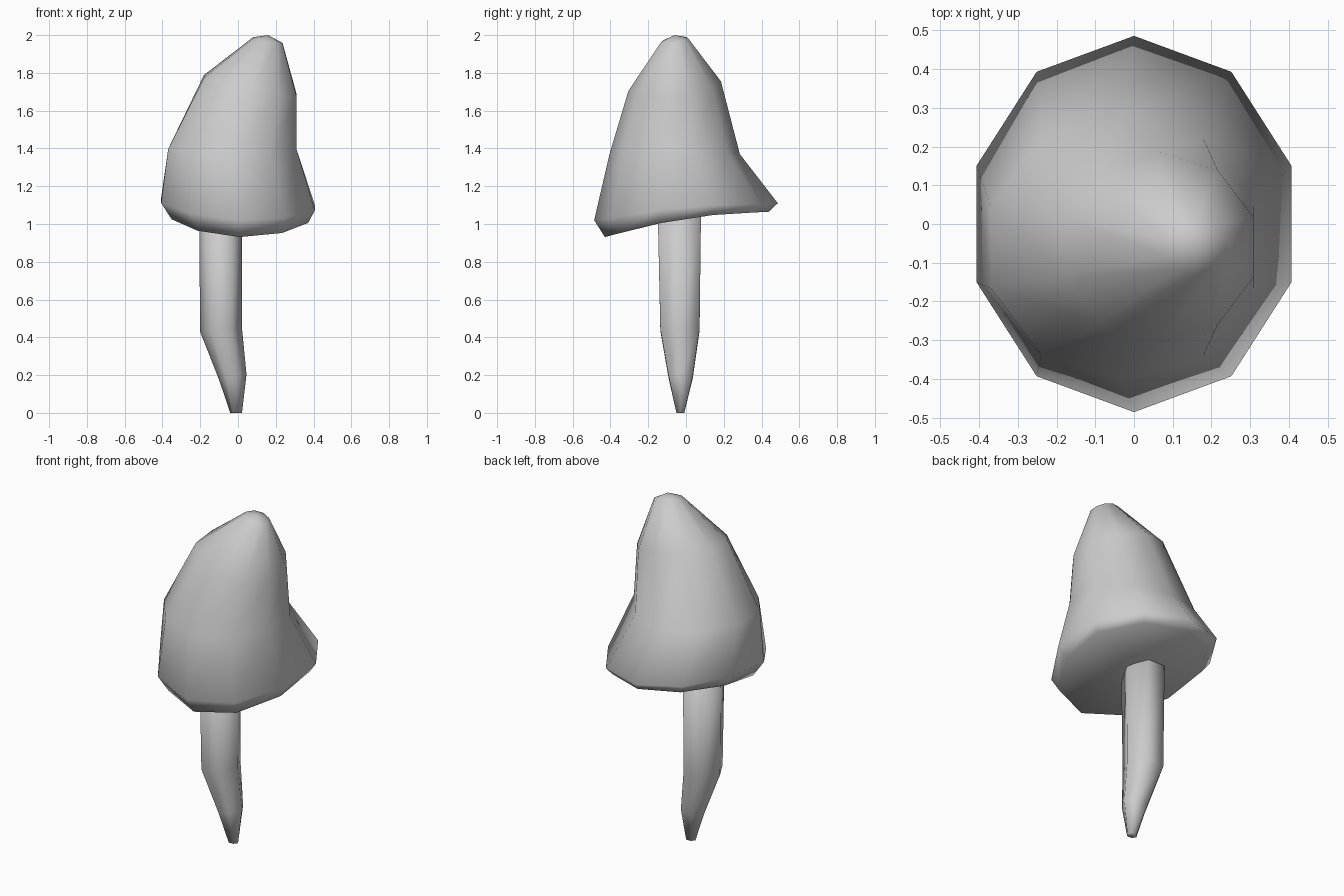
import bpy, bmesh
from math import cos, sin, tau, pi

if "Cube" in bpy.data.objects:
    bpy.data.objects.remove(bpy.data.objects["Cube"])


def loft(name, sides, start, rings, bottom, top):
    """Skin tilted elliptical rings, closed with a fan to a point at each end.
    ring = (cx, cy, z, rx, ry, tilt_x, tilt_y, sag)"""
    bm = bmesh.new()
    loops = []
    for cx, cy, z, rx, ry, tx, ty, sag in rings:
        loop = []
        for k in range(sides):
            a = start + tau * k / sides
            c, s = cos(a), sin(a)
            loop.append(bm.verts.new((cx + rx * c, cy + ry * s,
                                      z + tx * c + ty * s + sag * s * s)))
        loops.append(loop)
    for lo, hi in zip(loops, loops[1:]):
        for k in range(sides):
            n = (k + 1) % sides
            bm.faces.new((lo[k], lo[n], hi[n], hi[k]))
    b, t = bm.verts.new(bottom), bm.verts.new(top)
    for k in range(sides):
        n = (k + 1) % sides
        bm.faces.new((b, loops[0][n], loops[0][k]))
        bm.faces.new((t, loops[-1][k], loops[-1][n]))
    bmesh.ops.recalc_face_normals(bm, faces=bm.faces)
    mesh = bpy.data.meshes.new(name)
    bm.to_mesh(mesh)
    bm.free()
    mesh.shade_smooth()
    obj = bpy.data.objects.new(name, mesh)
    bpy.context.collection.objects.link(obj)
    return obj


# Leaning ten-sided cap: underside edge, rim, waist, shoulder, tip
loft("mushroom_cap", 10, pi / 2, [
    (0.01, 0.005, 1.04, 0.38, 0.435, -0.01, 0.067, -0.042),
    (0.00, 0.00, 1.11, 0.428, 0.486, -0.02, 0.045, -0.045),
    (-0.03, -0.06, 1.40, 0.357, 0.345, 0.0, 0.0, -0.03),
    (0.065, -0.06, 1.73, 0.258, 0.245, -0.053, 0.025, 0.0),
    (0.158, -0.06, 1.97, 0.082, 0.070, -0.016, 0.01, 0.005),
], (0.0, 0.0, 1.05), (0.16, -0.06, 2.0))

# Bent six-sided stem, tapering to a small foot
loft("mushroom_stem", 6, 0, [
    (-0.01, -0.03, 0.00, 0.031, 0.024, 0, 0, 0),
    (-0.028, -0.028, 0.19, 0.073, 0.074, 0.013, 0, 0),
    (-0.09, -0.032, 0.44, 0.111, 0.120, 0.01, 0, 0),
    (-0.092, -0.035, 1.06, 0.113, 0.132, 0, 0, 0),
], (-0.01, -0.03, 0.0), (-0.092, -0.035, 1.08))
